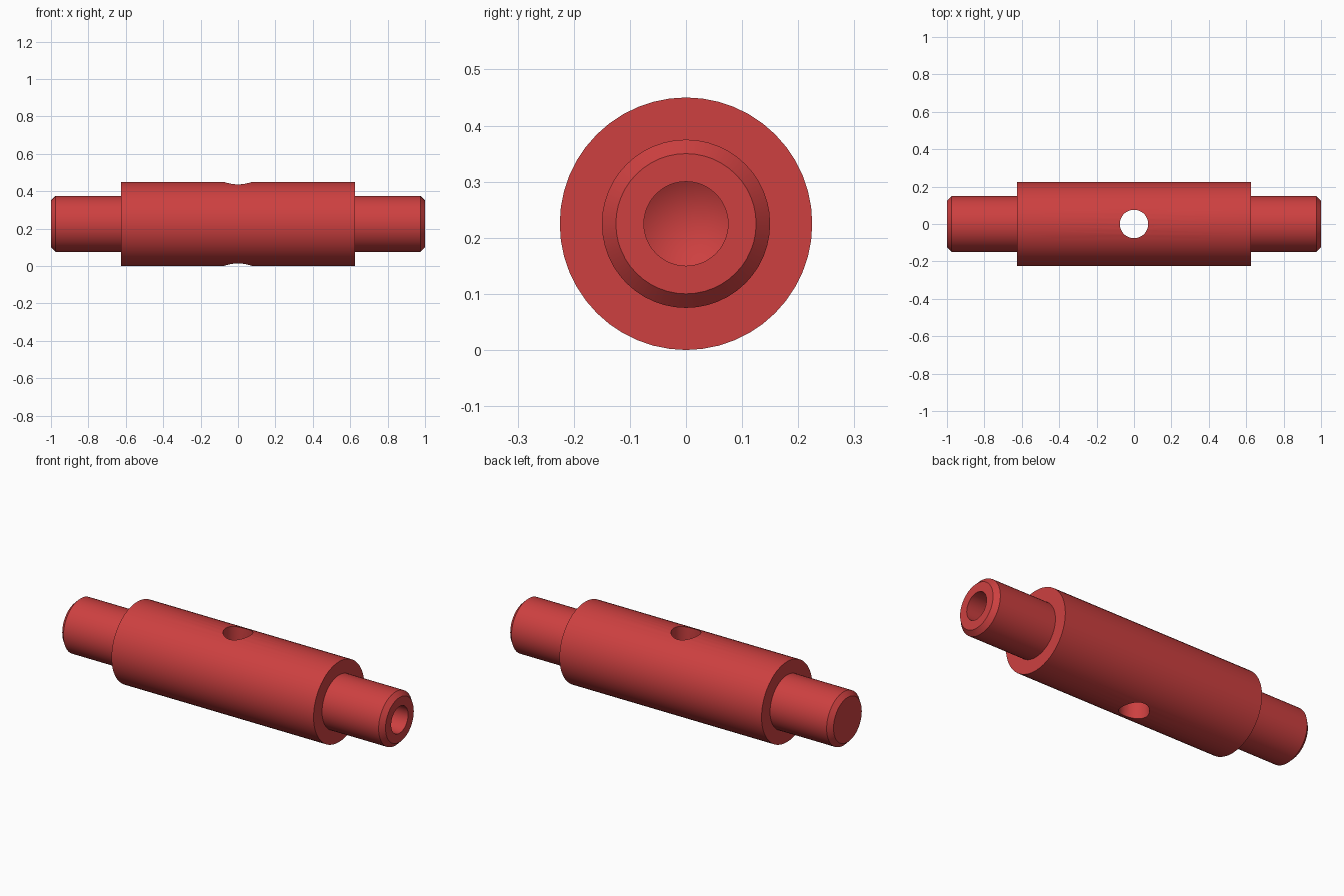
import bpy, bmesh, math

if "Cube" in bpy.data.objects:
    bpy.data.objects.remove(bpy.data.objects["Cube"])

AXIS_Z = 0.225
TILT = math.radians(31.5)
SEGMENTS = 48

red = bpy.data.materials.new("red")
red.use_nodes = True
colour = (0.61, 0.051, 0.051, 1)
red.diffuse_color = colour
red.node_tree.nodes["Principled BSDF"].inputs["Base Color"].default_value = colour


def lathe(name, profile):
    """Turn (x, radius) points around the x axis into a solid."""
    bm = bmesh.new()
    verts = [bm.verts.new((x, 0, r)) for x, r in profile]
    edges = [bm.edges.new(pair) for pair in zip(verts, verts[1:])]
    bmesh.ops.spin(bm, geom=verts + edges, cent=(0, 0, 0), axis=(1, 0, 0),
                   angle=2 * math.pi, steps=SEGMENTS)
    bmesh.ops.remove_doubles(bm, verts=bm.verts, dist=0.0001)
    bmesh.ops.recalc_face_normals(bm, faces=bm.faces)
    mesh = bpy.data.meshes.new(name)
    bm.to_mesh(mesh)
    bm.free()
    mesh.materials.append(red)
    obj = bpy.data.objects.new(name, mesh)
    bpy.context.collection.objects.link(obj)
    return obj


# Stepped shaft with chamfered ends and a cone-tipped bore from the +x end
shaft = lathe("stepped_shaft", [
    (-1, 0), (-1, 0.125), (-0.975, 0.15), (-0.625, 0.15), (-0.625, 0.225),
    (0.625, 0.225), (0.625, 0.15), (0.975, 0.15), (1, 0.125),
    (1, 0.075), (-0.1, 0.075), (-0.145, 0)])
shaft.location.z = AXIS_Z

# Tilted cross hole drilled right through the middle
drill = lathe("cross_hole_cutter", [(-0.4, 0), (-0.4, 0.076), (0.4, 0.076), (0.4, 0)])
drill.rotation_euler = (TILT, math.pi / 2, 0)
drill.location.z = AXIS_Z
drill.hide_render = True

cut = shaft.modifiers.new("cross_hole", "BOOLEAN")
cut.operation = "DIFFERENCE"
cut.solver = "EXACT"
cut.object = drill

bpy.ops.object.select_all(action="DESELECT")
bpy.context.view_layer.objects.active = shaft
shaft.select_set(True)
bpy.context.view_layer.update()
bpy.ops.object.modifier_apply(modifier=cut.name)
bpy.data.objects.remove(drill)
bpy.ops.object.shade_smooth_by_angle(angle=math.radians(25))
